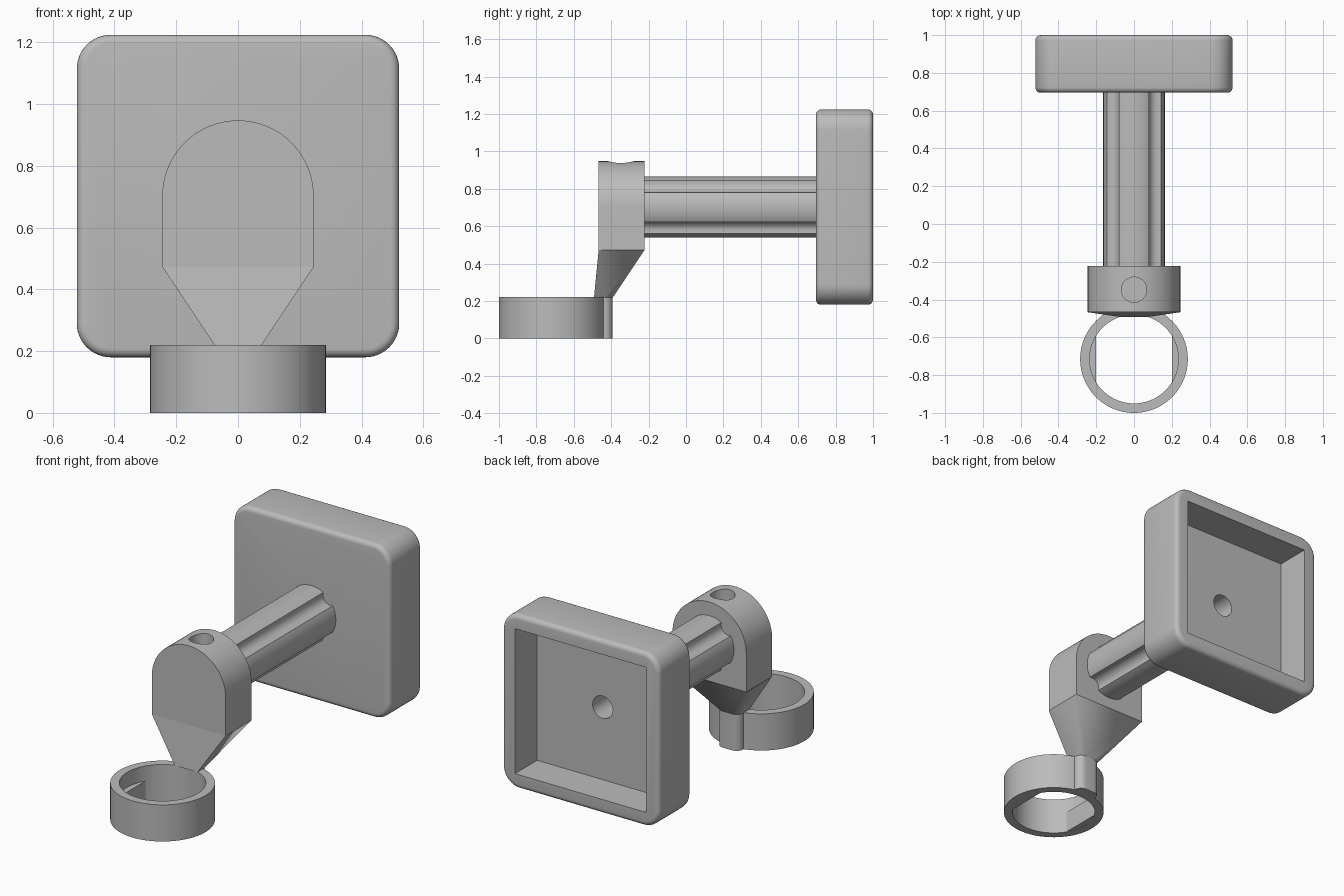
import bpy, bmesh
from math import cos, sin, pi, radians, acos

cube = bpy.data.objects.get("Cube")
if cube:
    bpy.data.objects.remove(cube, do_unlink=True)

grey = bpy.data.materials.new("plain grey")
grey.use_nodes = True
COLOUR = (0.5, 0.5, 0.5, 1)
grey.diffuse_color = COLOUR
grey.node_tree.nodes["Principled BSDF"].inputs["Base Color"].default_value = COLOUR

MID = 0.702        # height of the arm axis
RING_Y = -0.715    # centre of the ring


def arc(cx, cy, r, start, end, steps):
    """Points on a circular arc, angles in degrees."""
    angles = [radians(start + (end - start) * i / steps) for i in range(steps + 1)]
    return [(cx + r * cos(a), cy + r * sin(a)) for a in angles]


def circle(cx, cy, r, steps=64):
    return arc(cx, cy, r, 0, 360, steps)[:-1]


def add_object(name, bm):
    bmesh.ops.recalc_face_normals(bm, faces=bm.faces)
    mesh = bpy.data.meshes.new(name)
    bm.to_mesh(mesh)
    bm.free()
    mesh.materials.append(grey)
    ob = bpy.data.objects.new(name, mesh)
    bpy.context.collection.objects.link(ob)
    return ob


def prism(name, profile, axis, low, high):
    """Extrude a profile along y (profile in x, z) or z (profile in x, y)."""
    bm = bmesh.new()
    place = (lambda p, d: (p[0], d, p[1])) if axis == "y" else (lambda p, d: (p[0], p[1], d))
    ends = [[bm.verts.new(place(p, d)) for p in profile] for d in (low, high)]
    for end in ends:
        bm.faces.new(end)
    n = len(profile)
    for i in range(n):
        j = (i + 1) % n
        bm.faces.new((ends[0][i], ends[0][j], ends[1][j], ends[1][i]))
    return add_object(name, bm)


def apply(ob, mod):
    bpy.context.view_layer.objects.active = ob
    bpy.ops.object.modifier_apply(modifier=mod.name)


def cut(ob, cutter):
    mod = ob.modifiers.new("cut", "BOOLEAN")
    mod.operation = "DIFFERENCE"
    mod.solver = "EXACT"
    mod.object = cutter
    apply(ob, mod)


# Wall plate with rounded corners and softened rims
half, r = 0.522, 0.11
c = half - r
outline = []
for sx, sz, a in ((1, 1, 0), (-1, 1, 90), (-1, -1, 180), (1, -1, 270)):
    outline += arc(sx * c, MID + sz * c, r, a, a + 90, 12)
plate = prism("wall_plate", outline, "y", 0.695, 1.0)
bevel = plate.modifiers.new("soft_rim", "BEVEL")
bevel.width = 0.028
bevel.segments = 5
bevel.limit_method = "ANGLE"
bevel.angle_limit = radians(60)
apply(plate, bevel)

# Arm with four shallow concave grooves on the diagonals
profile = []
for q in range(4):
    profile += arc(0, MID, 0.163, q * 90 - 29, q * 90 + 29, 14)
    g = radians(q * 90 + 45)
    profile += arc(0.178 * cos(g), MID + 0.178 * sin(g), 0.048,
                   q * 90 + 45 - 110, q * 90 + 45 - 250, 10)[1:-1]
arm = prism("grooved_arm", profile, "y", -0.225, 0.70)

# Head: arched block at the end of the arm
head = prism("arched_head",
             arc(0, MID, 0.245, 0, 180, 40) + [(-0.245, 0.472), (0.245, 0.472)],
             "y", -0.467, -0.222)

# Lug: small post with rounded back corners
lug_profile = ([(-0.075, -0.492), (0.075, -0.492)]
               + arc(0.03, -0.437, 0.045, 0, 90, 8)
               + arc(-0.03, -0.437, 0.045, 90, 180, 8))
lug = prism("ring_lug", lug_profile, "z", 0.0, 0.22)

# Neck: tapers from the head down to the lug
bm = bmesh.new()
for x, y in lug_profile:
    bm.verts.new((x, y, 0.218))
for x in (-0.245, 0.245):
    for y in (-0.467, -0.222):
        bm.verts.new((x, y, 0.472))
bmesh.ops.convex_hull(bm, input=bm.verts)
neck = add_object("tapered_neck", bm)

# Ring
ring = prism("ring", circle(0, RING_Y, 0.285, 96), "z", 0.0, 0.22)

# Recess, screw holes and ring opening
k = 0.435
recess = prism("recess_cutter", [(-k, MID - k), (k, MID - k), (k, MID + k), (-k, MID + k)],
               "y", 0.79, 1.1)
screw = prism("screw_cutter", circle(0, MID, 0.067, 40), "y", 0.45, 1.05)
set_screw = prism("set_screw_cutter", circle(0, -0.348, 0.067, 40), "z", 0.72, 1.1)
opening = prism("opening_cutter", circle(0, RING_Y, 0.235, 96), "z", -0.1, 0.3)
for target, cutter in ((plate, recess), (plate, screw), (arm, screw),
                       (head, set_screw), (ring, opening), (lug, opening)):
    cut(target, cutter)
for cutter in (recess, screw, set_screw, opening):
    bpy.data.objects.remove(cutter, do_unlink=True)

# Flat pads low on both sides inside the ring
parts = [plate, arm, head, lug, neck, ring]
spread = acos(0.2 / 0.24) * 180 / pi
for side, facing in (("left", 0), ("right", 180)):
    pad = arc(0, RING_Y, 0.24, facing - spread, facing + spread, 20)
    parts.append(prism(side + "_ring_pad", pad, "z", 0.001, 0.13))

# Smooth curved sides, sharp edges kept
bpy.ops.object.select_all(action="DESELECT")
for ob in parts:
    ob.select_set(True)
bpy.context.view_layer.objects.active = plate
bpy.ops.object.shade_smooth_by_angle(angle=radians(25))
